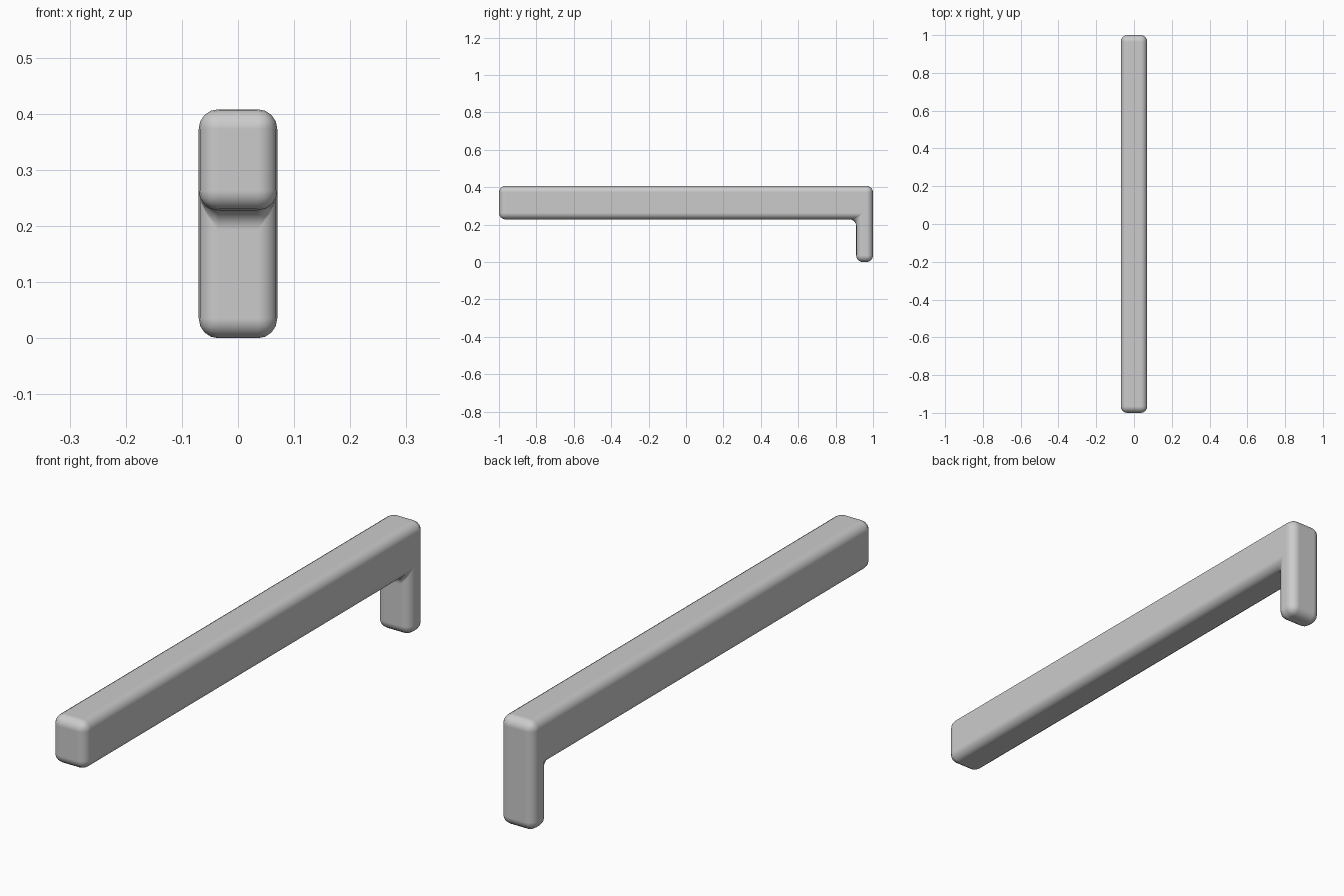
import bpy
import bmesh

default = bpy.data.objects.get("Cube")
if default:
    bpy.data.objects.remove(default, do_unlink=True)

# Plain grey material
grey = bpy.data.materials.new("plain grey")
grey.use_nodes = True
colour = (0.6, 0.6, 0.6, 1)
grey.diffuse_color = colour
grey.node_tree.nodes["Principled BSDF"].inputs["Base Color"].default_value = colour

# Side outline of the bar with its downturned leg, as (y, z)
half_width = 0.07
outline = [(-1, 0.228), (0.91, 0.228), (0.91, 0), (1, 0), (1, 0.408), (-1, 0.408)]

bm = bmesh.new()
side = bm.faces.new([bm.verts.new((-half_width, y, z)) for y, z in outline])
extruded = bmesh.ops.extrude_face_region(bm, geom=[side])["geom"]
bmesh.ops.translate(bm, vec=(2 * half_width, 0, 0),
                    verts=[v for v in extruded if isinstance(v, bmesh.types.BMVert)])
bmesh.ops.recalc_face_normals(bm, faces=bm.faces)
mesh = bpy.data.meshes.new("handle_bar")
bm.to_mesh(mesh)
bm.free()
mesh.materials.append(grey)
bar = bpy.data.objects.new("handle_bar", mesh)
bpy.context.collection.objects.link(bar)

# Soft rounded edges
bevel = bar.modifiers.new("rounded_edges", "BEVEL")
bevel.width = 0.035
bevel.segments = 4
bevel.limit_method = "ANGLE"
bevel.harden_normals = True

bpy.context.view_layer.objects.active = bar
bar.select_set(True)
bpy.ops.object.shade_smooth()
